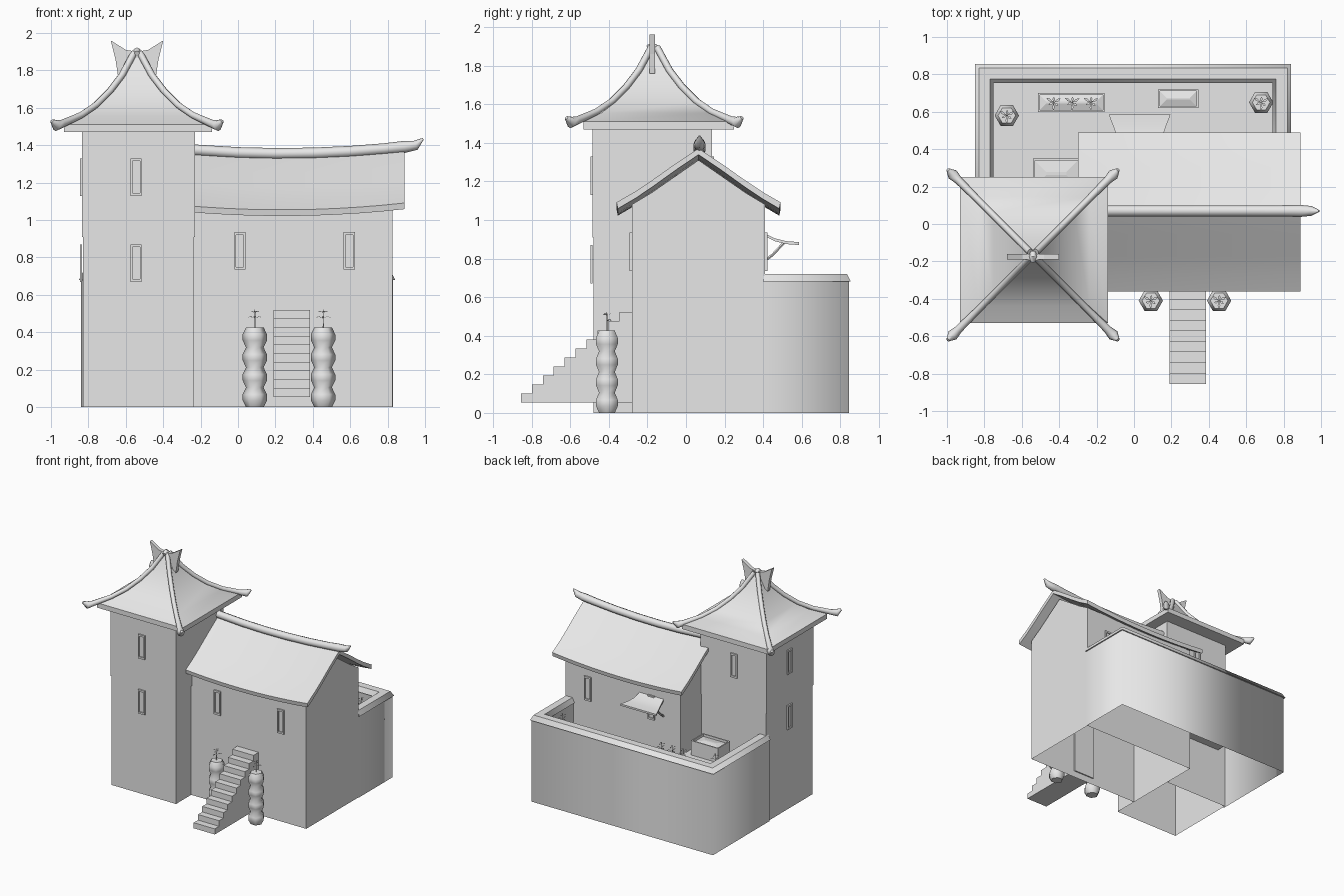
import bpy, bmesh, math
from mathutils import Vector

if "Cube" in bpy.data.objects:
    bpy.data.objects.remove(bpy.data.objects["Cube"], do_unlink=True)

grey = bpy.data.materials.new("pale_grey")
grey.use_nodes = True
grey.diffuse_color = (0.8, 0.8, 0.8, 1)
grey.node_tree.nodes["Principled BSDF"].inputs["Base Color"].default_value = (0.8, 0.8, 0.8, 1)


def finish(name, bm, smooth=None, recalc=True):
    """Turn a bmesh into an object; smooth is the angle above which edges stay sharp."""
    if recalc:
        bmesh.ops.recalc_face_normals(bm, faces=bm.faces)
    if smooth:
        for f in bm.faces:
            f.smooth = True
        for e in bm.edges:
            if len(e.link_faces) == 2 and e.calc_face_angle() > math.radians(smooth):
                e.smooth = False
    me = bpy.data.meshes.new(name)
    bm.to_mesh(me)
    bm.free()
    me.materials.append(grey)
    ob = bpy.data.objects.new(name, me)
    bpy.context.collection.objects.link(ob)
    return ob


def loft(bm, rings, closed=True):
    """Skin consecutive rings of points with quads."""
    vs = [[bm.verts.new(p) for p in r] for r in rings]
    for a, b in zip(vs, vs[1:]):
        n = len(a)
        for i in range(n if closed else n - 1):
            j = (i + 1) % n
            bm.faces.new((a[i], a[j], b[j], b[i]))
    return vs


def caps(bm, vs):
    bm.faces.new(vs[0])
    bm.faces.new(vs[-1])


def rect(x0, x1, y0, y1, z):
    return [(x0, y0, z), (x1, y0, z), (x1, y1, z), (x0, y1, z)]


def box(name, x0, x1, y0, y1, z0, z1, bottom=True):
    bm = bmesh.new()
    vs = loft(bm, [rect(x0, x1, y0, y1, z0), rect(x0, x1, y0, y1, z1)])
    if bottom:
        bm.faces.new(vs[0])
    bm.faces.new(vs[-1])
    return finish(name, bm)


def tube(name, path, radii, sides=8):
    """Round bar with changing radius along a path."""
    bm = bmesh.new()
    pts = [Vector(p) for p in path]
    rings = []
    for i, p in enumerate(pts):
        d = (pts[min(i + 1, len(pts) - 1)] - pts[max(i - 1, 0)]).normalized()
        u = d.cross(Vector((0, 0, 1))).normalized()
        w = u.cross(d)
        rings.append([p + radii[i] * (u * math.cos(t) + w * math.sin(t))
                      for t in (math.tau * k / sides for k in range(sides))])
    caps(bm, loft(bm, rings))
    return finish(name, bm, 50)


# Tower body, with a slightly wider upper storey
TX0, TX1, TY0, TY1 = -0.83, -0.235, -0.48, 0.13
box("tower_lower", TX0, TX1, TY0, TY1, 0, 0.92, bottom=False)
box("tower_upper", TX0 - .005, TX1 + .005, TY0 - .005, TY1 + .005, 0.91, 1.48)

# Tower roof: eave slab below a concave pyramid
AX, AY = -0.54, -0.165
bm = bmesh.new()
rings = [rect(-0.93, -0.14, -0.53, 0.25, 1.47)]
slope = [(0.4, 1.51), (0.3, 1.555), (0.22, 1.61), (0.145, 1.685), (0.08, 1.77), (0.015, 1.89)]
for h, z in slope:
    t = h / 0.4
    rings.append(rect(AX - .39 * t, AX + .40 * t, AY - .365 * t, AY + .415 * t, z))
caps(bm, loft(bm, rings))
finish("tower_roof", bm, 35)

# Hip ridges running to upturned, flared tips
for sx in (-1, 1):
    for sy in (-1, 1):
        path = [(AX + sx * h, AY + sy * h, z + .005) for h, z in reversed(slope)]
        path += [(AX + sx * .43, AY + sy * .43, 1.505), (AX + sx * .455, AY + sy * .455, 1.53)]
        tube("hip_ridge", path, [.018] * 5 + [.022, .03, .01])

# Star-shaped crest plate and its finial
half = [(0, 1.9), (.06, 1.91), (.14, 1.96), (.115, 1.86), (.1, 1.76), (.04, 1.8)]
outline = half + [(-x, z) for x, z in reversed(half[1:])]
bm = bmesh.new()
caps(bm, loft(bm, [[(AX + x, y, z) for x, z in outline] for y in (-.19, -.16)]))
finish("roof_crest", bm)
tube("crest_finial", [(AX, -.2, 1.89), (AX, -.175, 1.9), (AX, -.15, 1.89)], [.015, .022, .015])

# House body: gabled shell, open underneath
HX0, HX1, HY0, HY1, RY = -0.235, 0.825, -0.28, 0.41, 0.065
gable = [(HY0, 0), (HY0, 1.08), (-.18, 1.14), (RY, 1.31), (.31, 1.14), (HY1, 1.08), (HY1, 0)]
bm = bmesh.new()
vs = loft(bm, [[(x, y, z) for y, z in gable] for x in (HX0, HX1)], closed=False)
caps(bm, vs)
finish("house_walls", bm)


# House roof: concave slopes that sag gently along the length
def sag(x):
    t = (x + .3) / 1.19
    return .03 * (t - .45) ** 2 * 4 - .02


prof = [(-.425, 1.075), (-.33, 1.13), (-.24, 1.19), (-.12, 1.275), (0, 1.355)]
prof += [(-y, z) for y, z in reversed(prof[:-1])]
section = prof + [(y * .985, z - .033) for y, z in reversed(prof)]
bm = bmesh.new()
xs = [-.3 + 1.19 * k / 10 for k in range(11)]
caps(bm, loft(bm, [[(x, RY + y, z + sag(x)) for y, z in section] for x in xs]))
finish("house_roof", bm, 30)

# House ridge with a rising pointed end
xs = [-.25, 0, .2, .4, .6, .78, .89]
path = [(x, RY + .005, 1.375 + sag(x)) for x in xs] + [(.95, RY + .005, 1.4), (.99, RY + .005, 1.435)]
tube("house_ridge", path, [.03] * 6 + [.032, .026, .005])

# Courtyard wall with coping, one profile swept around three sides
coping = [(.01, 0), (.01, .68), (0, .68), (.02, .72), (.08, .72), (.1, .68), (.09, .68), (.09, .5)]
bm = bmesh.new()
rows = loft(bm, [[(.84 - i, .4, z), (.84 - i, .855 - i, z), (-.85 + i, .855 - i, z), (-.85 + i, .1, z)]
                 for i, z in coping], closed=False)
for f in bm.faces:
    f.smooth = True
for row in rows:
    for a, b in zip(row, row[1:]):
        e = bm.edges.get((a, b))
        e.smooth = False
bmesh.ops.reverse_faces(bm, faces=bm.faces)
finish("courtyard_wall", bm)
box("courtyard_floor", -.76, .75, -.04, .765, .49, .5)


# Slit windows: a thin frame with a recessed pane
def window(cx, cy, cz, nx, ny):
    bm = bmesh.new()
    rings = []
    for w, h, d in ((.03, .1, 0), (.03, .1, .012), (.02, .085, .012), (.02, .085, .003)):
        rings.append([(cx + nx * d - ny * a * w, cy + ny * d + nx * a * w, cz + b * h)
                      for a, b in ((-1, -1), (1, -1), (1, 1), (-1, 1))])
    vs = loft(bm, rings)
    bm.faces.new(vs[-1])
    finish("window", bm)


for z in (.77, 1.23):
    window(AX - .005, TY0 - .004, z, 0, -1)
    window(TX0 - .004, -.165, z, -1, 0)
window(AX, TY1 + .004, 1.23, 0, 1)
for x in (.01, .595):
    window(x, HY0, .835, 0, -1)
    window(x + .02, HY1, .835, 0, 1)

# Awning over the back opening, with two braces
bm = bmesh.new()
strip = [(.4, .935, .11), (.46, .905, .12), (.52, .89, .14), (.585, .885, .165)]
rings = []
for y, z, w in strip:
    rings.append([(.03 - w, y, z), (.03 + w, y, z), (.03 + w, y, z - .015), (.03 - w, y, z - .015)])
caps(bm, loft(bm, rings))
finish("awning", bm, 30)
for x in (-.08, .14):
    tube("awning_brace", [(x, .41, .79), (x, .45, .82), (x, .51, .885)], [.008] * 3, 6)

# Front stairs: one stepped side profile pulled across the width
side = []
for k in range(10):
    y = -.855 + k * .0565
    side += [(y, .055 + .0465 * k), (y, .055 + .0465 * (k + 1))]
side += [(-.27, .52), (-.27, .055)]
bm = bmesh.new()
caps(bm, loft(bm, [[(x, y, z) for y, z in side] for x in (.19, .385)]))
finish("front_stairs", bm)


# Small plant: thin stem with two tiers of pointed leaves
def plant(x, y, z, s=1.0):
    bm = bmesh.new()
    vs = loft(bm, [[(x + r * math.cos(t), y + r * math.sin(t), z + h * s) for t in (0, 2.1, 4.2)]
                   for r, h in ((.004, -.01), (.002, .095))])
    bm.faces.new(vs[-1])
    for tier, (h, r) in enumerate(((.045, .045), (.075, .03))):
        for k in range(3):
            t = math.tau * k / 3 + tier + .5
            c, d = math.cos(t) * s, math.sin(t) * s
            pts = [(0, 0, 0), (r * .6, .007, .012), (r, 0, .004), (r * .6, -.007, .012)]
            bm.faces.new([bm.verts.new((x + c * u - d * v, y + d * u + c * v, z + (h + w) * s))
                          for u, v, w in pts])
    finish("plant", bm)


# Stacked faceted pots
def pots(x, y, z, count):
    bm = bmesh.new()
    rings = []
    for k in range(count):
        for r, h in ((.047, 0), (.065, .035), (.065, .068), (.047, .105)):
            if k and h == 0:
                continue
            rings.append([(x + r * math.cos(t), y + r * math.sin(t), z + h + k * .107)
                          for t in (math.tau * i / 6 for i in range(6))])
    caps(bm, loft(bm, rings))
    finish("pot_stack", bm, 62)
    plant(x, y, z + count * .107)


pots(.09, -.41, 0, 4)
pots(.455, -.41, 0, 4)
pots(-.68, .58, .5, 1)
pots(.68, .65, .5, 1)


# Courtyard planters: rimmed boxes with mounded soil
def planter(cx, cy, w, d):
    bm = bmesh.new()
    rings = [rect(cx - w + i, cx + w - i, cy - d + i, cy + d - i, z)
             for i, z in ((0, .5), (0, .62), (.01, .62), (.01, .6), (d * .9, .612))]
    caps(bm, loft(bm, rings))
    finish("planter", bm)


planter(-.335, .65, .178, .05)
planter(.237, .67, .108, .05)
planter(-.415, .27, .125, .08)
for x in (-.43, -.33, -.23):
    plant(x, .65, .61)
